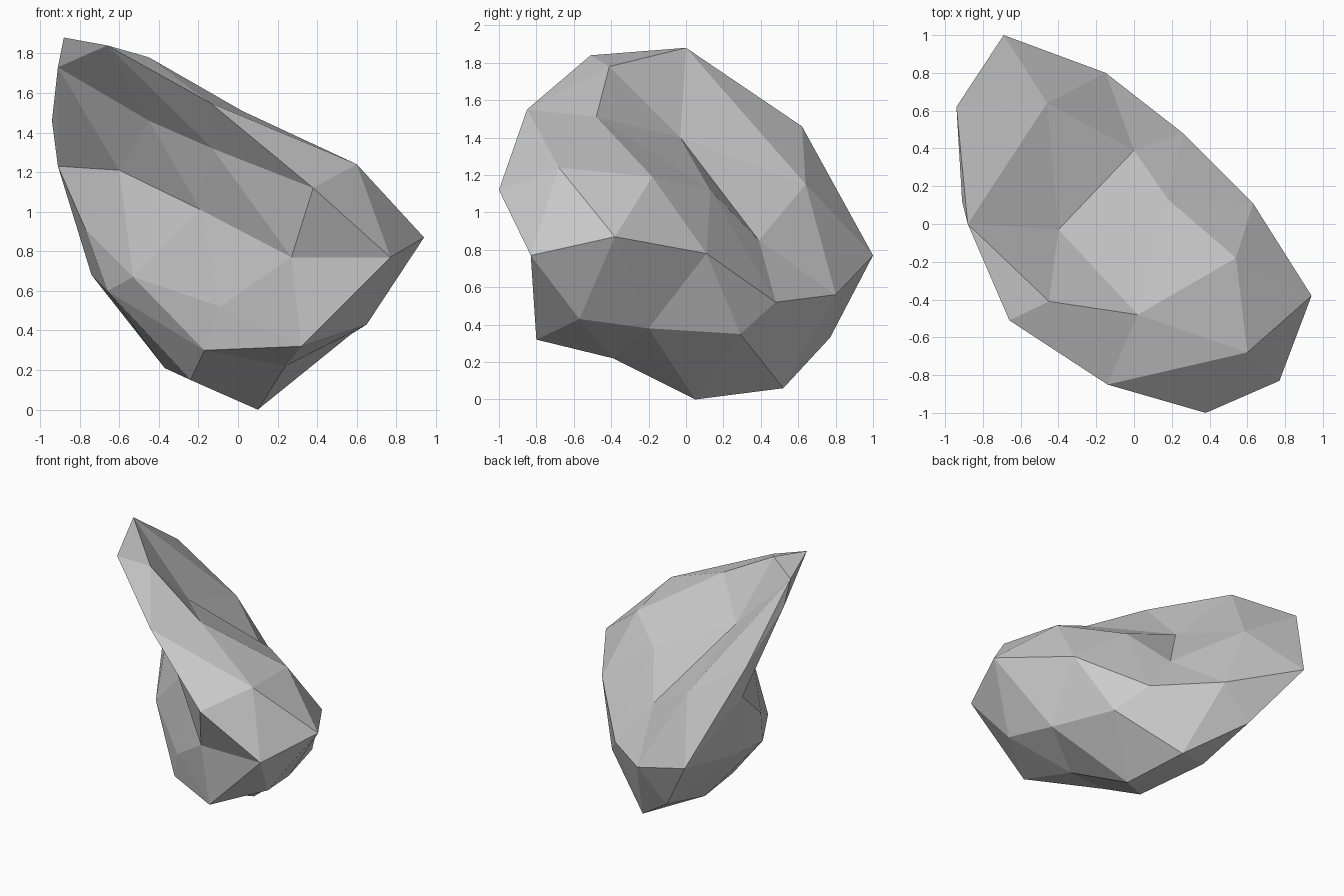
import bpy
import bmesh
from itertools import combinations

# Remove the default cube
cube = bpy.data.objects.get("Cube")
if cube:
    bpy.data.objects.remove(cube, do_unlink=True)

# Twelve main corners of the boulder, joined like an icosahedron
corners = {
    "A": (-0.45, -0.41, 1.78),
    "B": (-0.94, 0.62, 1.46),
    "C": (-0.45, -0.32, 1.46),
    "D": (0.38, -1, 1.12),
    "E": (0.54, -0.18, 1.19),
    "F": (0, 0.39, 0.85),
    "G": (-0.77, 0.2, 0.91),
    "H": (-0.09, -0.6, 0.52),
    "I": (0.65, -0.57, 0.43),
    "J": (0.42, 0.29, 0.35),
    "K": (-0.38, 0.77, 0.33),
    "L": (-0.24, -0.22, 0.15),
}

# One chipped point along each edge between two corners
edge_points = {
    # Leaning slab
    "AB": (-0.88, 0, 1.88),
    "AC": (-0.66, -0.51, 1.84),
    "AD": (-0.14, -0.85, 1.55),
    "AE": (0.02, -0.48, 1.51),
    "AF": (-0.4, -0.03, 1.4),
    "BC": (-0.91, 0.12, 1.73),
    "BF": (-0.46, 0.64, 1.15),
    "CD": (-0.13, -0.64, 1.32),
    "DE": (0.6, -0.68, 1.24),
    "EF": (0.18, 0.13, 1.12),
    # Belt around the middle, including the crease under the slab
    "BG": (-0.91, 0.62, 1.23),
    "CG": (-0.6, 0.05, 1.21),
    "CH": (-0.19, -0.44, 1.01),
    "DH": (0.27, -0.83, 0.77),
    "DI": (0.77, -0.83, 0.77),
    "EI": (0.94, -0.38, 0.87),
    "EJ": (0.63, 0.11, 0.78),
    "FJ": (0.26, 0.48, 0.52),
    "FK": (-0.15, 0.8, 0.56),
    "BK": (-0.69, 1, 0.77),
    # Lower ring
    "GH": (-0.53, -0.23, 0.67),
    "HI": (0.32, -0.8, 0.32),
    "IJ": (0.57, -0.2, 0.38),
    "JK": (0, 0.52, 0.06),
    "GK": (-0.74, 0.42, 0.68),
    # Underside
    "GL": (-0.66, 0.02, 0.6),
    "HL": (-0.17, -0.52, 0.3),
    "IL": (0.24, -0.39, 0.22),
    "JL": (0.1, 0.05, 0),
    "KL": (-0.37, 0.3, 0.21),
}


def make_material(name, color):
    mat = bpy.data.materials.new(name)
    mat.use_nodes = True
    mat.diffuse_color = color
    for node in mat.node_tree.nodes:
        if node.type == "BSDF_PRINCIPLED":
            node.inputs["Base Color"].default_value = color
    return mat


def build_boulder(name, material):
    bm = bmesh.new()
    verts = {}
    for table in (corners, edge_points):
        for key, position in table.items():
            verts[key] = bm.verts.new(position)

    # Every ring of three linked corners is a facet, split into four triangles
    for a, b, c in combinations(corners, 3):
        ab, bc, ac = a + b, b + c, a + c
        if ab in verts and bc in verts and ac in verts:
            for triangle in ((a, ab, ac), (b, bc, ab), (c, ac, bc), (ab, bc, ac)):
                bm.faces.new([verts[key] for key in triangle])

    bmesh.ops.recalc_face_normals(bm, faces=bm.faces)
    mesh = bpy.data.meshes.new(name)
    bm.to_mesh(mesh)
    bm.free()
    mesh.materials.append(material)
    boulder = bpy.data.objects.new(name, mesh)
    bpy.context.collection.objects.link(boulder)


# Flat-shaded boulder in one stone grey
build_boulder("boulder", make_material("stone grey", (0.6, 0.6, 0.6, 1)))
